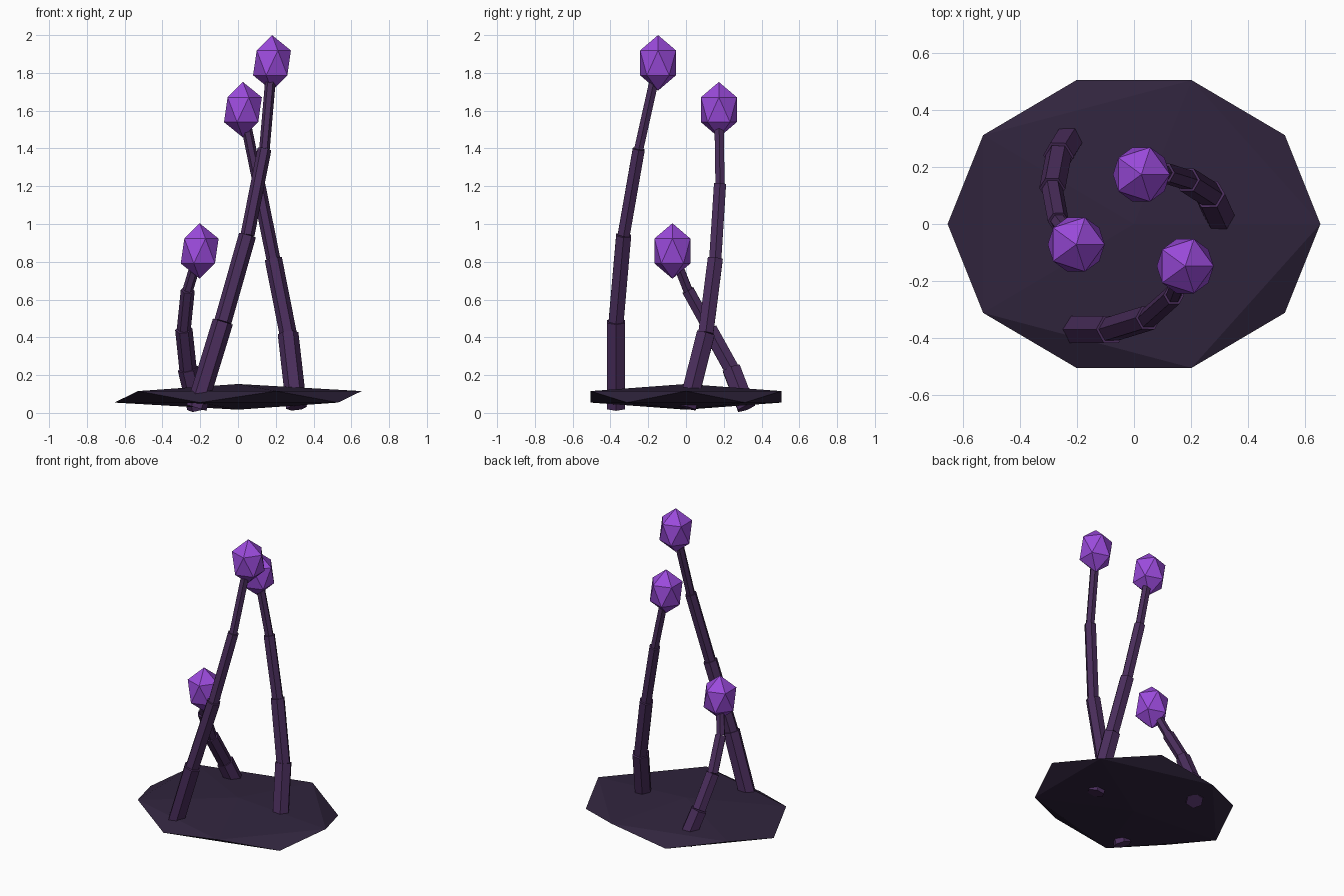
import bpy
import bmesh
from mathutils import Vector, Matrix

cube = bpy.data.objects.get("Cube")
if cube:
    bpy.data.objects.remove(cube, do_unlink=True)


def make_material(name, color):
    mat = bpy.data.materials.new(name)
    mat.use_nodes = True
    mat.diffuse_color = (*color, 1)
    bsdf = next(n for n in mat.node_tree.nodes if n.type == 'BSDF_PRINCIPLED')
    bsdf.inputs["Base Color"].default_value = (*color, 1)
    return mat


STONE = make_material("dark stone", (0.030, 0.018, 0.047))
STALK = make_material("dusky purple", (0.069, 0.027, 0.107))
BULB = make_material("bright violet", (0.33, 0.07, 0.72))


def finish(name, bm, mat):
    """Turn a bmesh into a flat shaded object."""
    mesh = bpy.data.meshes.new(name)
    bm.to_mesh(mesh)
    bm.free()
    mesh.materials.append(mat)
    obj = bpy.data.objects.new(name, mesh)
    bpy.context.collection.objects.link(obj)
    return obj


def squashed_icosahedron(name, center, scale, mat):
    bm = bmesh.new()
    bmesh.ops.create_icosphere(bm, subdivisions=1, radius=1)
    bmesh.ops.scale(bm, vec=scale, verts=bm.verts)
    bmesh.ops.translate(bm, vec=center, verts=bm.verts)
    return finish(name, bm, mat)


def stalk(name, points):
    """Chain of six-sided rods, each thinner than the one below."""
    bm = bmesh.new()
    for start, end, radius in zip(points, points[1:], RADII):
        axis = end - start
        turn = Vector((0, 0, 1)).rotation_difference(axis).to_matrix().to_4x4()
        matrix = (Matrix.Translation((start + end) / 2) @ turn
                  @ Matrix.Rotation(1.5708, 4, 'Z'))
        bmesh.ops.create_cone(bm, cap_ends=True, segments=6, radius1=radius,
                              radius2=radius, depth=axis.length, matrix=matrix)
    return finish(name, bm, STALK)


RADII = (0.055, 0.046, 0.037, 0.028)
FOOT_Z = 0.027

# Rock slab
squashed_icosahedron("rock_base", (0, 0, 0.085), (0.732, 0.594, 0.068), STONE)

# Stalk paths seen in plan, from foot to tip, with the height of the tip
PLANTS = {
    "tall": (1.853, [(-0.22, -0.37), (-0.08, -0.37), (0.05, -0.33),
                     (0.14, -0.25), (0.18, -0.148)]),
    "middle": (1.605, [(0.31, 0.005), (0.265, 0.105), (0.187, 0.155),
                       (0.107, 0.18), (0.026, 0.174)]),
    "short": (0.857, [(-0.215, 0.32), (-0.265, 0.24), (-0.287, 0.125),
                      (-0.266, 0.01), (-0.203, -0.072)]),
}

# Stalks with a faceted bulb on each tip
for label, (tip_z, plan) in PLANTS.items():
    step = (tip_z - FOOT_Z) / (len(plan) - 1)
    path = [Vector((x, y, FOOT_Z + i * step)) for i, (x, y) in enumerate(plan)]
    stalk(label + "_stalk", path)
    squashed_icosahedron(label + "_bulb", path[-1], (0.112, 0.112, 0.147), BULB)
